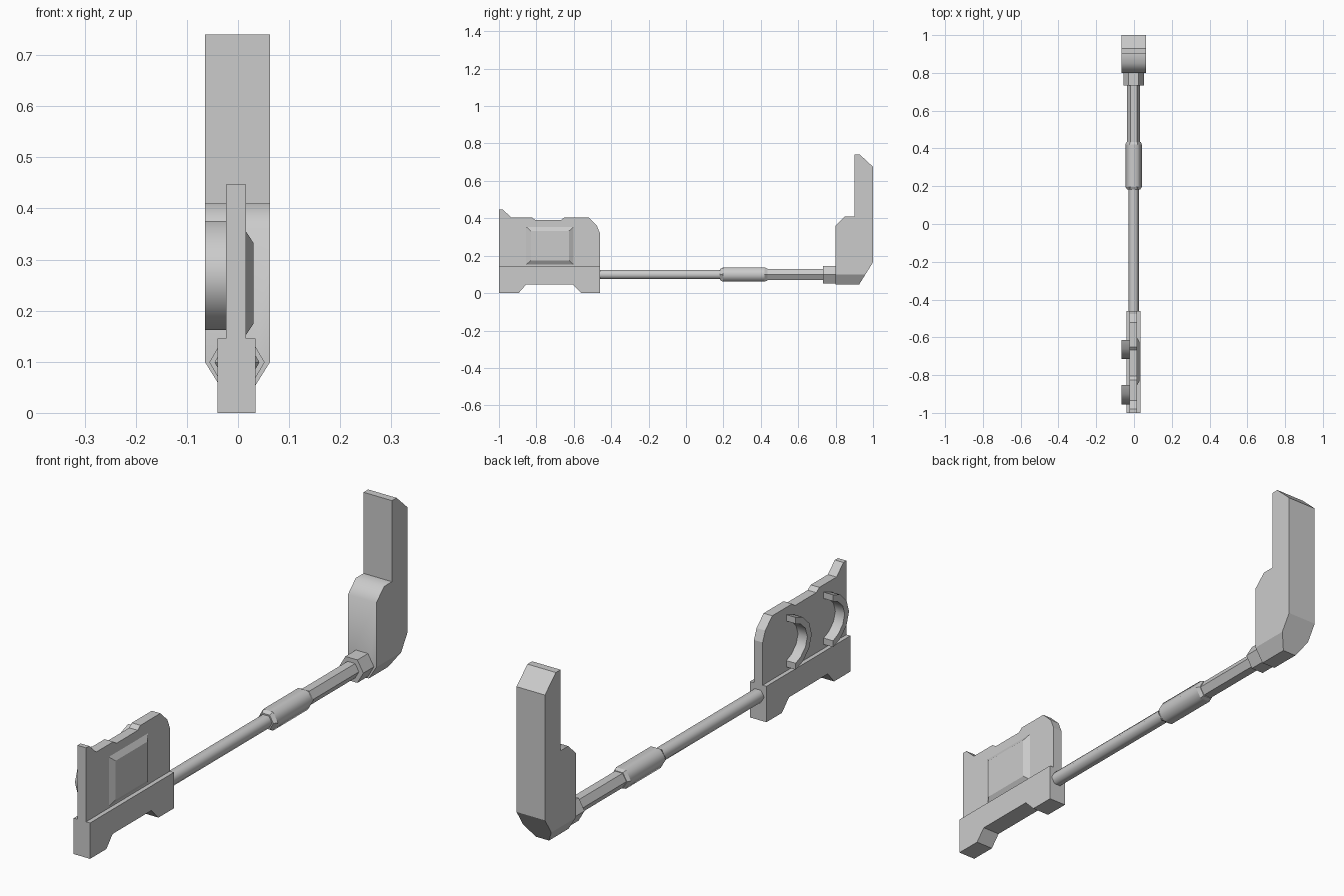
import bpy, bmesh, math
from mathutils import Vector

if "Cube" in bpy.data.objects:
    bpy.data.objects.remove(bpy.data.objects["Cube"])


def finish(bm, name, smooth=lambda f: False):
    bmesh.ops.recalc_face_normals(bm, faces=bm.faces[:])
    for f in bm.faces:
        f.smooth = smooth(f)
    me = bpy.data.meshes.new(name)
    bm.to_mesh(me)
    bm.free()
    ob = bpy.data.objects.new(name, me)
    bpy.context.collection.objects.link(ob)
    return ob


def prism(profile, x0, x1):
    """Extrude a (y, z) profile from x0 to x1."""
    bm = bmesh.new()
    a = [bm.verts.new((x0, y, z)) for y, z in profile]
    b = [bm.verts.new((x1, y, z)) for y, z in profile]
    bm.faces.new(a)
    bm.faces.new(b[::-1])
    for i in range(len(a)):
        j = (i + 1) % len(a)
        bm.faces.new((a[i], b[i], b[j], a[j]))
    return bm


def hex_bar(name, sections, smooth):
    """Six-sided bar along y from (y, radius) sections, corners pointing to +-x."""
    bm = bmesh.new()
    rings = [[bm.verts.new((-0.002 + r * math.cos(k * math.pi / 3), y,
                            0.099 + r * math.sin(k * math.pi / 3))) for k in range(6)]
             for y, r in sections]
    for a, b in zip(rings, rings[1:]):
        for k in range(6):
            bm.faces.new((a[k], a[(k + 1) % 6], b[(k + 1) % 6], b[k]))
    bm.faces.new(rings[0])
    bm.faces.new(rings[-1])
    return finish(bm, name, lambda f: smooth and abs(f.normal.y) < 0.3)


# Front block with two feet
finish(prism([(-1, 0), (-.895, 0), (-.855, .046), (-.605, .046), (-.56, 0),
              (-.46, 0), (-.46, .146), (-1, .146)], -.04, .034), "base_block")

# Upright plate
finish(prism([(-1, .14), (-.46, .14), (-.46, .32), (-.477, .362), (-.522, .405),
              (-.65, .405), (-.667, .391), (-.805, .391), (-.825, .405),
              (-.935, .405), (-.98, .447), (-1, .447)], -.023, .016), "upright_plate")

# Raised pad with bevelled rim
bm = prism([(-.855, .152), (-.6, .152), (-.6, .355), (-.855, .355)], .01, .03)
for v in bm.verts:
    if v.co.x > .02:
        v.co.y += .025 if v.co.y < -.7 else -.025
        v.co.z += .022 if v.co.z < .25 else -.022
    else:
        v.co.x = .0155
finish(bm, "side_pad")

# Two curved clips on the other side
outer = [(-.613, .375), (-.66, .358), (-.7, .318), (-.716, .268),
         (-.7, .219), (-.66, .179), (-.613, .162)]
inner = [(-.613, .349), (-.645, .335), (-.675, .307), (-.688, .268),
         (-.675, .23), (-.645, .202), (-.613, .188)]
for i, dy in enumerate((0, -.24)):
    clip = [(y + dy, z) for y, z in outer + inner[::-1]]
    finish(prism(clip, -.065, -.02), f"clip_{i + 1}",
           lambda f: abs(f.normal.x) < .5 and abs(f.normal.y) < .99)

# Stepped connecting rod
hex_bar("thin_rod", [(-.47, .028), (.2, .028)], True)
hex_bar("sleeve", [(.182, .034), (.197, .044), (.42, .044), (.435, .037)], True)
hex_bar("rear_rod", [(.42, .034), (.74, .034)], False)
hex_bar("collar", [(.732, .054), (.81, .054)], False)

# Tall rear arm, underside narrowed by two slanted cuts
bm = prism([(.8, .045), (.925, .045), (1, .165), (1, .675), (.93, .74),
            (.9, .74), (.9, .41), (.85, .41), (.8, .362)], -.065, .063)
for s, x in ((1, .063), (-1, -.065)):
    cut = bmesh.ops.bisect_plane(bm, geom=bm.verts[:] + bm.edges[:] + bm.faces[:],
                                 plane_co=(x, 0, .1), plane_no=Vector((s * .85, 0, -.53)),
                                 clear_outer=True)
    edges = [e for e in cut["geom_cut"] if isinstance(e, bmesh.types.BMEdge)]
    bmesh.ops.edgeloop_fill(bm, edges=edges)
finish(bm, "rear_arm", lambda f: abs(f.normal.x) < .1
       and f.calc_center_median().y < .89 and f.calc_center_median().z > .1)
